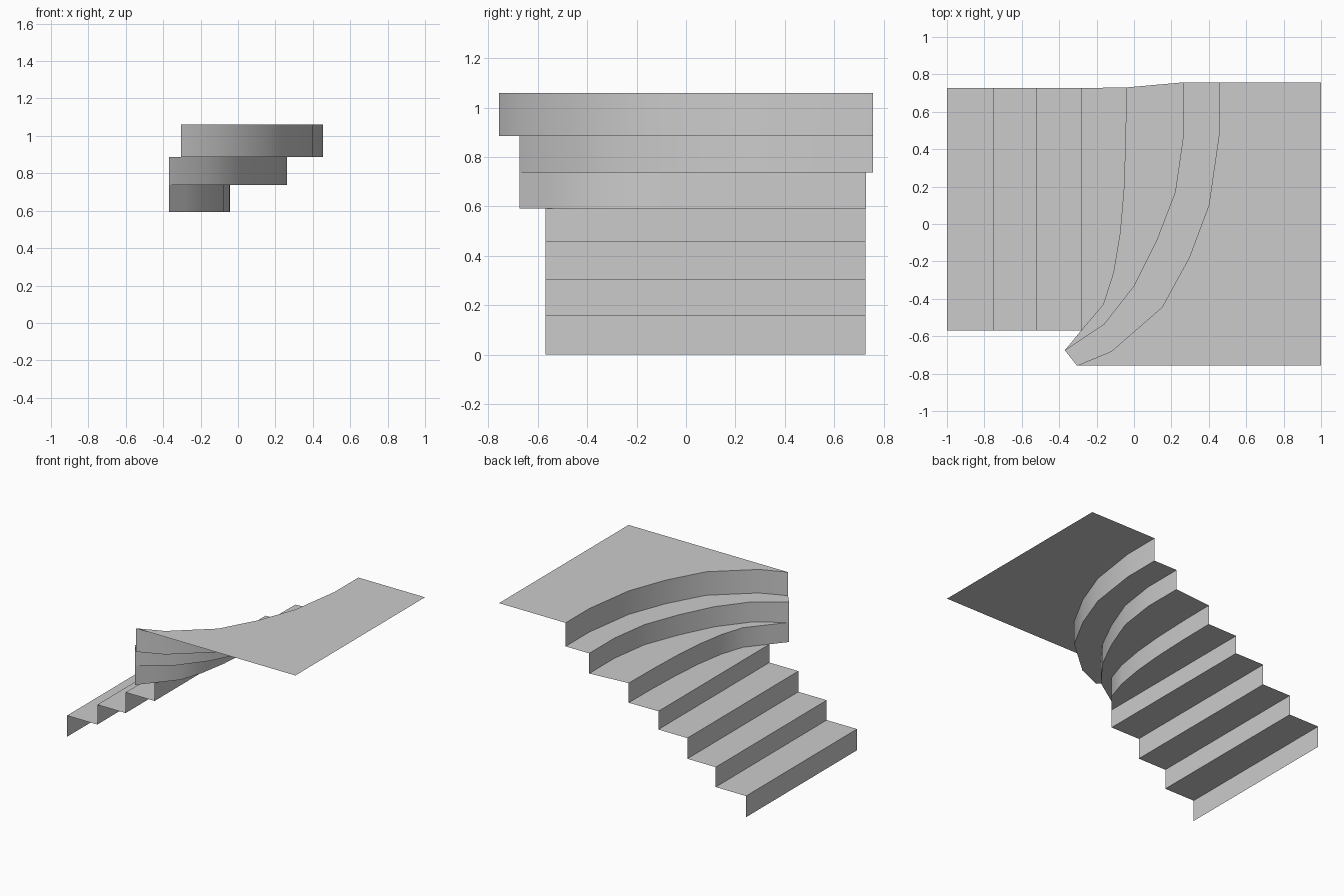
import bpy

if "Cube" in bpy.data.objects:
    bpy.data.objects.remove(bpy.data.objects["Cube"])


def sheet(name, verts, faces, smooth=False):
    mesh = bpy.data.meshes.new(name)
    mesh.from_pydata(verts, [], faces)
    mesh.update()
    for p in mesh.polygons:
        p.use_smooth = smooth
    obj = bpy.data.objects.new(name, mesh)
    bpy.context.collection.objects.link(obj)
    return obj


def riser(name, line, z0, z1):
    n = len(line)
    verts = [(x, y, z) for z in (z0, z1) for x, y in line]
    faces = [(i, i + 1, n + i + 1, n + i) for i in range(n - 1)]
    sheet(name, verts, faces, smooth=n > 2)


def tread(name, front, back, z):
    loop = []
    for p in front + back[::-1]:
        if p not in loop:
            loop.append(p)
    sheet(name, [(x, y, z) for x, y in loop], [tuple(range(len(loop)))])


# Plan lines of the step edges, each running from +y to -y
straight = [[(x, 0.727), (x, -0.57)] for x in (-1, -0.752, -0.52, -0.283)]
tip = (-0.37, -0.675)
curve_1 = [(-0.042, 0.73), (-0.045, 0.46), (-0.055, 0.18), (-0.075, -0.05),
           (-0.11, -0.26), (-0.165, -0.43), (-0.283, -0.57), tip]
curve_2 = [(0.262, 0.757), (0.262, 0.46), (0.22, 0.17), (0.12, -0.09),
           (0.0, -0.33), (-0.16, -0.535), tip]
curve_3 = [(0.455, 0.757), (0.455, 0.48), (0.40, 0.10), (0.295, -0.18),
           (0.15, -0.445), (-0.12, -0.68), (-0.305, -0.757)]
landing_end = [(1, 0.757), (1, -0.757)]

lines = straight + [curve_1, curve_2, curve_3, landing_end]
heights = [0, 0.157, 0.304, 0.457, 0.592, 0.737, 0.886, 1.06]

# Risers and treads, the last tread being the landing
for i in range(7):
    riser(f"riser_{i + 1}", lines[i], heights[i], heights[i + 1])
    back = lines[i + 1]
    if i == 3:
        back = back[:-1]  # the curved riser runs on past this tread
    name = "landing" if i == 6 else f"tread_{i + 1}"
    tread(name, lines[i], back, heights[i + 1])
